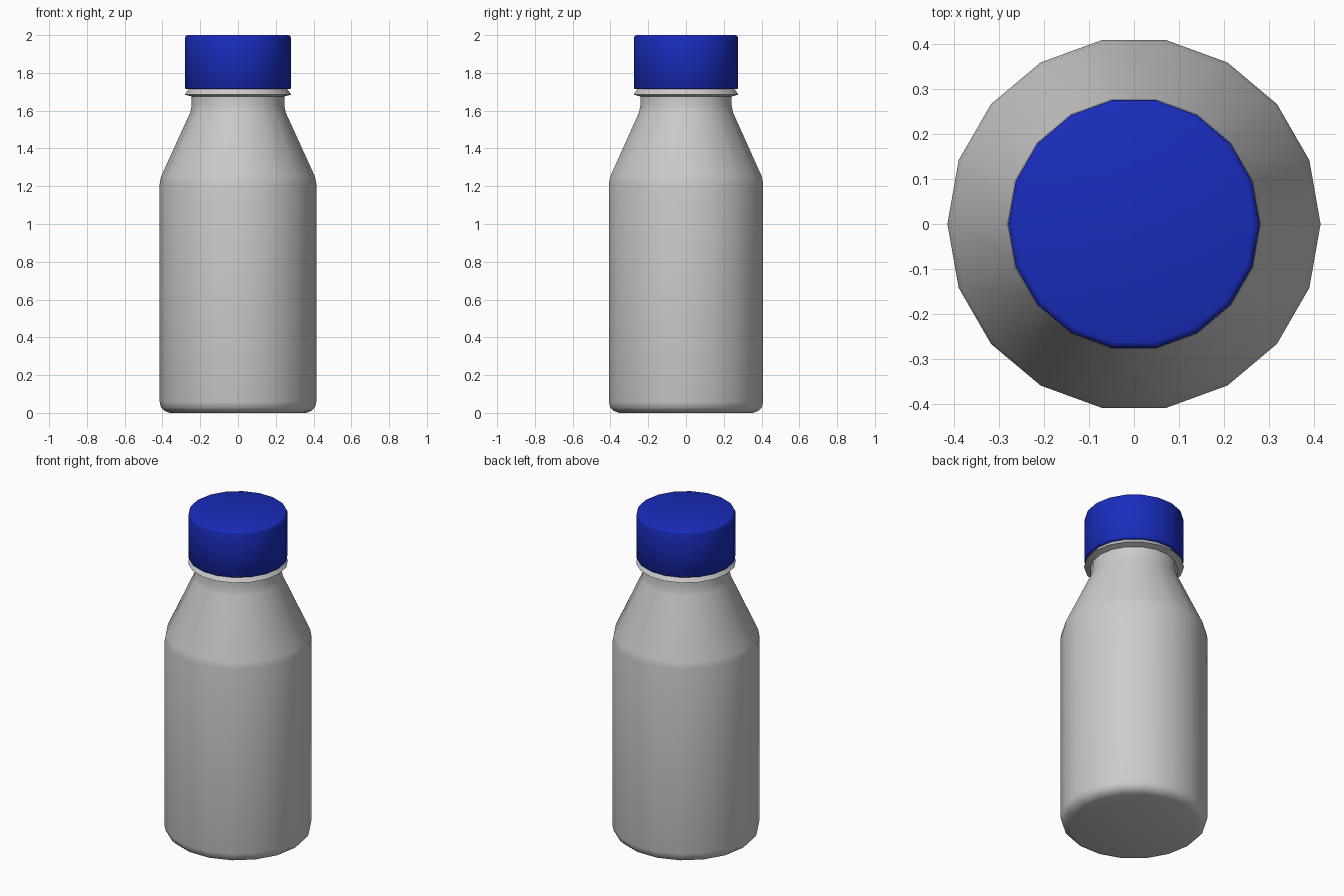
import bpy, bmesh
from math import cos, sin, tau, radians

if "Cube" in bpy.data.objects:
    bpy.data.objects.remove(bpy.data.objects["Cube"])

SIDES = 18


def lathe(name, profile, angle):
    """Revolve (radius, z) points about z, capping both ends."""
    bm = bmesh.new()
    rings = [[bm.verts.new((r * cos(tau * i / SIDES), r * sin(tau * i / SIDES), z))
              for i in range(SIDES)] for r, z in profile]
    for a, b in zip(rings, rings[1:]):
        for i in range(SIDES):
            j = (i + 1) % SIDES
            bm.faces.new((a[i], a[j], b[j], b[i]))
    bm.faces.new(rings[0][::-1])
    bm.faces.new(rings[-1])
    bmesh.ops.recalc_face_normals(bm, faces=bm.faces)
    mesh = bpy.data.meshes.new(name)
    bm.to_mesh(mesh)
    bm.free()
    obj = bpy.data.objects.new(name, mesh)
    bpy.context.collection.objects.link(obj)
    bpy.ops.object.select_all(action='DESELECT')
    obj.select_set(True)
    bpy.context.view_layer.objects.active = obj
    bpy.ops.object.shade_smooth_by_angle(angle=radians(angle))
    return obj


# Bottle body with shoulder, neck and flared collar, running up into the cap
lathe("bottle", [
    (0.36, 0.0), (0.388, 0.01), (0.408, 0.03), (0.415, 0.06),
    (0.415, 1.21), (0.408, 1.25), (0.253, 1.59), (0.245, 1.63),
    (0.245, 1.675), (0.282, 1.685), (0.258, 1.718), (0.24, 1.72), (0.24, 1.94),
], 35)

# Screw cap with a softened top rim
cap = lathe("cap", [
    (0.276, 1.715), (0.28, 1.719), (0.28, 1.985), (0.276, 1.996), (0.266, 2.0),
], 50)
blue = bpy.data.materials.new("cap_blue")
blue.diffuse_color = (0.01, 0.025, 0.5, 1)
blue.use_nodes = True
blue.node_tree.nodes["Principled BSDF"].inputs["Base Color"].default_value = blue.diffuse_color
cap.data.materials.append(blue)
